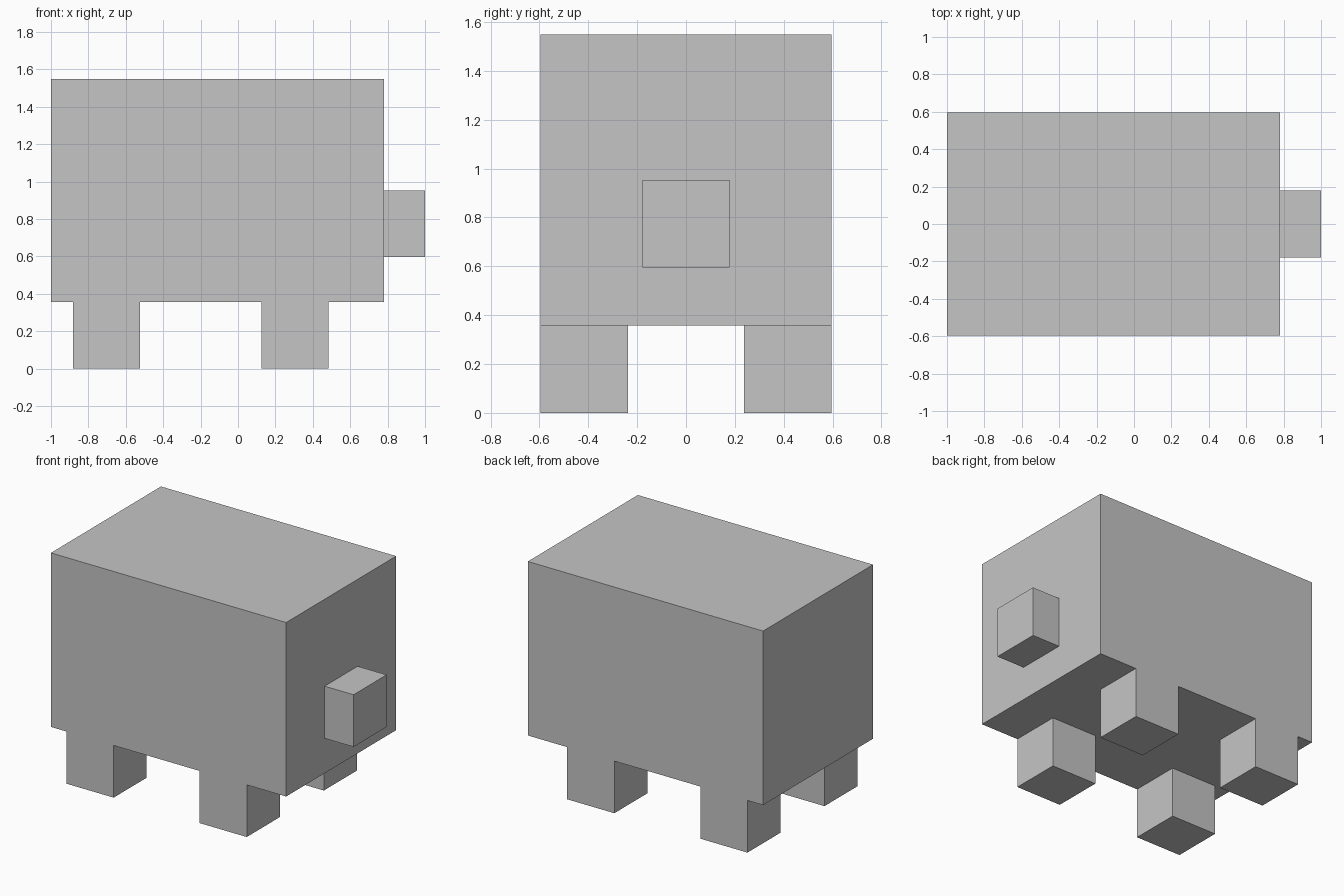
import bpy
from mathutils import Vector

cube = bpy.data.objects.get("Cube")
if cube:
    bpy.data.objects.remove(cube, do_unlink=True)

# Single flat grey
GREY = (0.56, 0.56, 0.56, 1.0)
grey = bpy.data.materials.new("plain grey")
grey.use_nodes = True
grey.diffuse_color = GREY
grey.node_tree.nodes["Principled BSDF"].inputs["Base Color"].default_value = GREY


def box(name, low, high):
    """Box between two opposite corners."""
    low, high = Vector(low), Vector(high)
    bpy.ops.mesh.primitive_cube_add(size=1, location=(low + high) / 2)
    obj = bpy.context.object
    obj.name = name
    obj.scale = high - low
    bpy.ops.object.transform_apply(location=False, rotation=False, scale=True)
    obj.data.materials.append(grey)
    return obj


BLOCK = 0.357        # side of the legs and snout
HALF_WIDTH = 0.595
FRONT = 0.781        # snout end of the body

# Body
box("body", (-1, -HALF_WIDTH, BLOCK), (FRONT, HALF_WIDTH, 1.548))

# Snout
box("snout", (FRONT, -BLOCK / 2, 0.596), (1, BLOCK / 2, 0.596 + BLOCK))

# Legs, flush with the body sides
for end, x in (("rear", -0.882), ("fore", 0.126)):
    for side, y in (("near", -HALF_WIDTH), ("far", HALF_WIDTH - BLOCK)):
        box(f"{end}_leg_{side}", (x, y, 0), (x + BLOCK, y + BLOCK, BLOCK))
